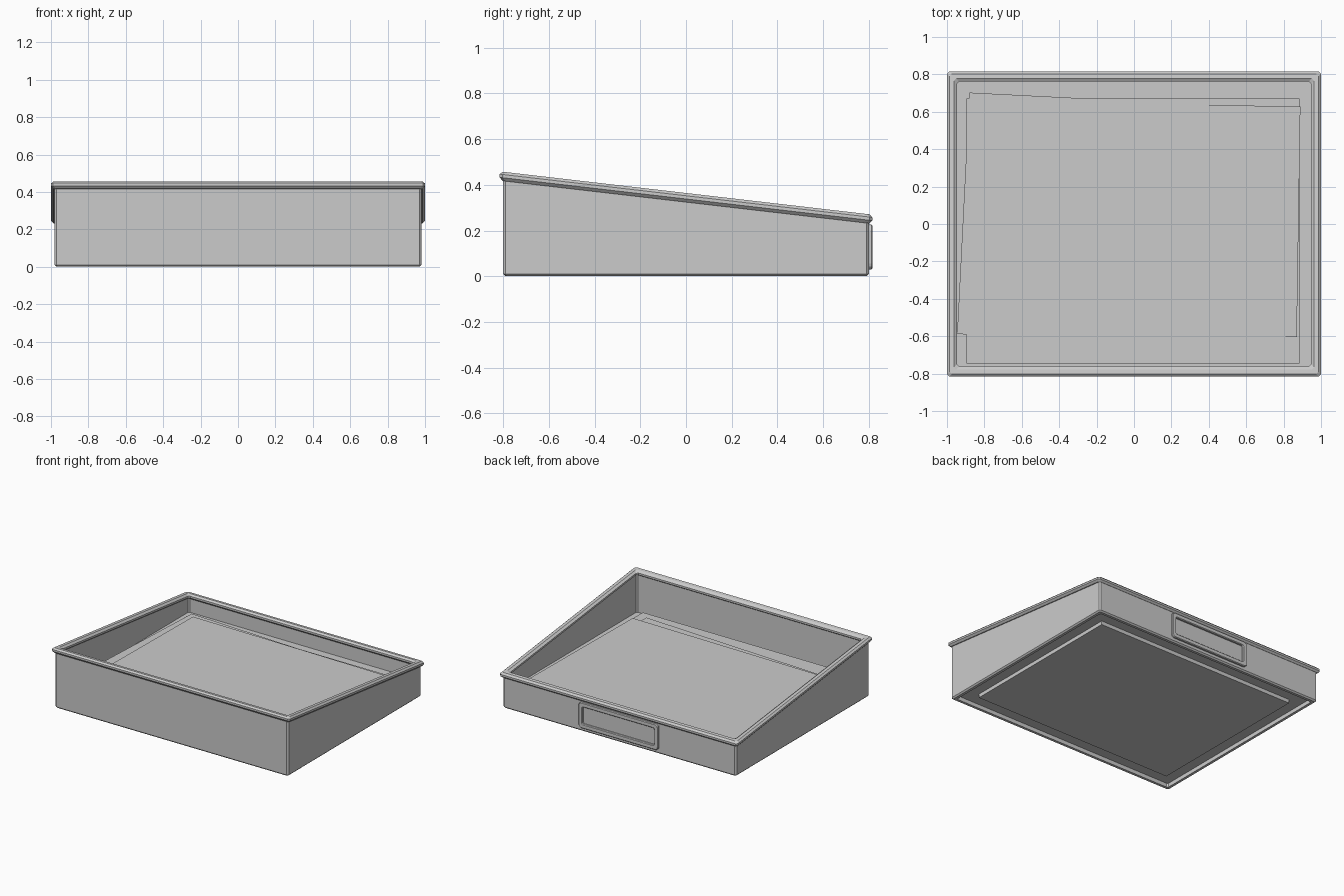
import bpy, bmesh, math
from mathutils import Matrix, Vector

if "Cube" in bpy.data.objects:
    bpy.data.objects.remove(bpy.data.objects["Cube"])

grey = bpy.data.materials.new("matte_grey")
grey.diffuse_color = (0.6, 0.6, 0.6, 1)
grey.use_nodes = True
grey.node_tree.nodes["Principled BSDF"].inputs["Base Color"].default_value = grey.diffuse_color

SLOPE = -0.116  # fall of the upper edge from front to back


def finish(name, bm):
    bmesh.ops.recalc_face_normals(bm, faces=bm.faces)
    mesh = bpy.data.meshes.new(name)
    bm.to_mesh(mesh)
    bm.free()
    mesh.materials.append(grey)
    ob = bpy.data.objects.new(name, mesh)
    bpy.context.collection.objects.link(ob)
    return ob


def outline(hx, hy, c):
    """Rectangle with chamfered corners."""
    return [(hx - c, -hy), (hx, -hy + c), (hx, hy - c), (hx - c, hy),
            (-hx + c, hy), (-hx, hy - c), (-hx, -hy + c), (-hx + c, -hy)]


def loft(name, rings, closed):
    """Skin rings of (half x, half y, z, sloped, chamfer); cap the ends or close the loop."""
    bm = bmesh.new()
    loops = [[bm.verts.new((x, y, z + (SLOPE * y if sloped else 0)))
              for x, y in outline(hx, hy, c)] for hx, hy, z, sloped, c in rings]
    pairs = list(zip(loops, loops[1:]))
    if closed:
        pairs.append((loops[-1], loops[0]))
    else:
        bm.faces.new(loops[0])
        bm.faces.new(loops[-1])
    for a, b in pairs:
        for i in range(8):
            j = (i + 1) % 8
            bm.faces.new((a[i], a[j], b[j], b[i]))
    return finish(name, bm)


def slab(name, corner_a, corner_b, z0, z1, angle=0.0):
    """Flat box between two x/y corners, turned about its centre."""
    (ax, ay), (bx, by) = corner_a, corner_b
    bm = bmesh.new()
    bmesh.ops.create_cube(bm, size=1)
    bmesh.ops.scale(bm, vec=(bx - ax, by - ay, z1 - z0), verts=bm.verts)
    bmesh.ops.rotate(bm, cent=(0, 0, 0), verts=bm.verts,
                     matrix=Matrix.Rotation(math.radians(angle), 3, 'Z'))
    bmesh.ops.translate(bm, verts=bm.verts,
                        vec=Vector(((ax + bx) / 2, (ay + by) / 2, (z0 + z1) / 2)))
    return finish(name, bm)


# Tray body: recessed underside, lip, sloped walls and raised inner floor
loft("tray_body", [
    (0.95, 0.77, 0.03, False, 0.01),
    (0.95, 0.77, 0.0, False, 0.01),
    (0.97, 0.79, 0.0, False, 0.01),
    (0.98, 0.80, 0.01, False, 0.01),
    (0.98, 0.80, 0.335, True, 0.01),
    (0.96, 0.78, 0.335, True, 0.01),
    (0.96, 0.78, 0.13, False, 0.01)], False)

# Rolled rim: eight-sided tube following the sloped edge
rim = [(0.0, 0.338), (0.0, 0.352), (0.013, 0.364), (0.037, 0.364),
       (0.054, 0.352), (0.054, 0.338), (0.037, 0.324), (0.013, 0.324)]
loft("rim", [(1 - d, 0.815 - d, z, True, 0.012) for d, z in rim], True)

# Base pad under the tray
slab("base_pad", (-0.845, -0.66), (0.845, 0.66), 0.002, 0.035)

# Paper stack with two loose sheets
slab("paper_stack", (-0.895, -0.745), (0.885, 0.67), 0.13, 0.16)
slab("lower_sheet", (-0.914, -0.633), (0.840, 0.659), 0.16, 0.168, -2.9)
slab("upper_sheet", (-0.847, -0.590), (0.880, 0.642), 0.168, 0.175, -0.9)

# Label holder on the back: rounded frame with bevelled edges
bm = bmesh.new()


def rounded(hx, hz, r, y):
    pts = []
    for k, (sx, sz) in enumerate([(1, 1), (-1, 1), (-1, -1), (1, -1)]):
        for s in range(4):
            a = math.radians(90 * k + 30 * s)
            pts.append(bm.verts.new((sx * (hx - r) + r * math.cos(a), y,
                                     0.128 + sz * (hz - r) + r * math.sin(a))))
    return pts


frame = [rounded(0.335, 0.098, 0.025, 0.798), rounded(0.335, 0.098, 0.025, 0.811),
         rounded(0.330, 0.093, 0.02, 0.816), rounded(0.306, 0.069, 0.012, 0.816),
         rounded(0.301, 0.064, 0.01, 0.811), rounded(0.301, 0.064, 0.01, 0.798)]
for a, b in zip(frame, frame[1:] + frame[:1]):
    for i in range(16):
        j = (i + 1) % 16
        bm.faces.new((a[i], a[j], b[j], b[i]))
finish("label_frame", bm)
